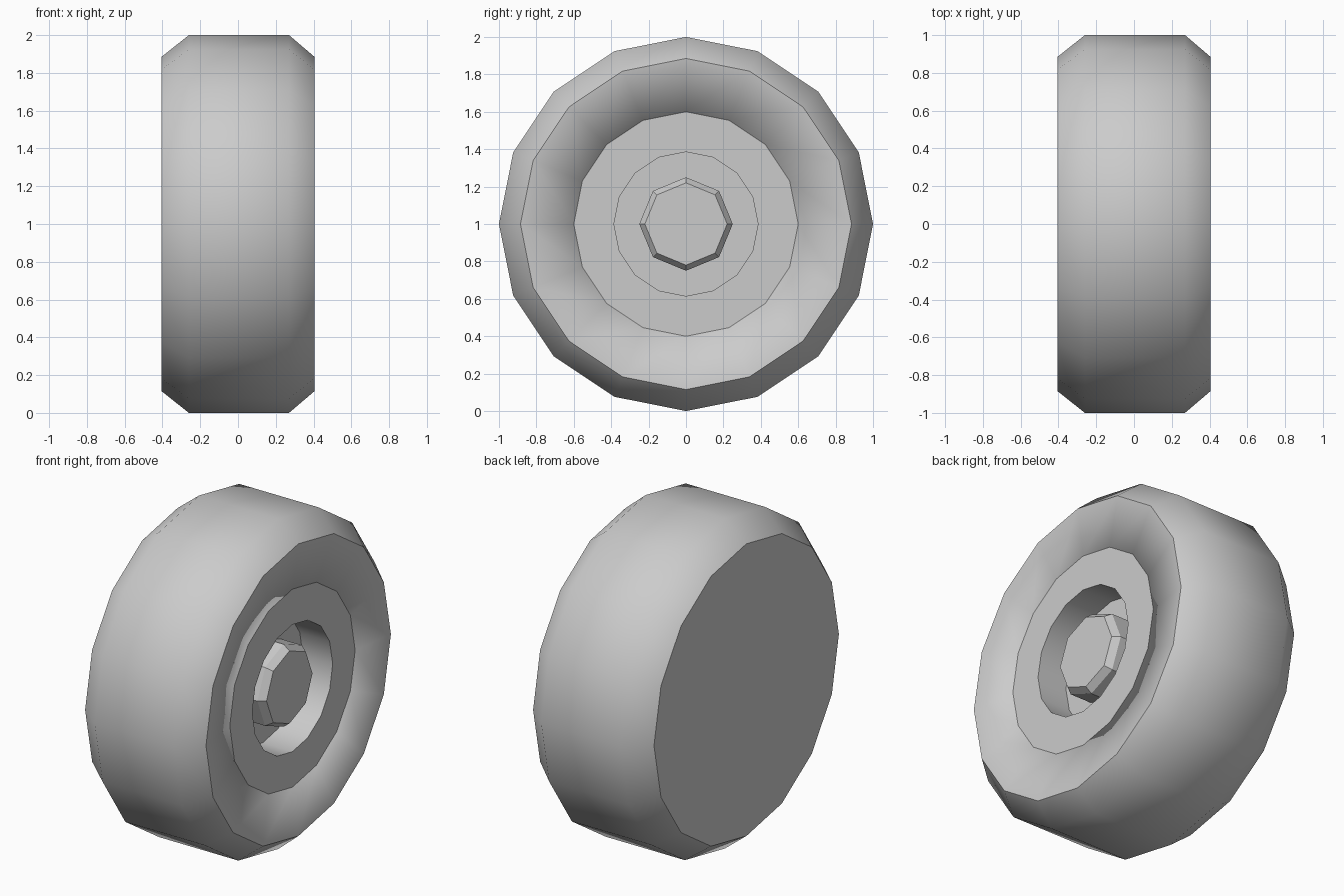
import bpy, bmesh, math

old = bpy.data.objects.get("Cube")
if old:
    bpy.data.objects.remove(old)

grey = bpy.data.materials.new("plain_grey")
grey.use_nodes = True
color = (0.6, 0.6, 0.6, 1)
grey.diffuse_color = color
grey.node_tree.nodes["Principled BSDF"].inputs["Base Color"].default_value = color


def lathe(name, profile, sides, sharp_rings=(), smooth=True, cap_start=False, cap_end=False):
    """Turn (x, radius) points around the axle, which runs along x."""
    bm = bmesh.new()
    rings = []
    for x, r in profile:
        angles = [math.tau * i / sides for i in range(sides)]
        rings.append([bm.verts.new((x, r * math.cos(a), 1 + r * math.sin(a))) for a in angles])
    for a, b in zip(rings, rings[1:]):
        for i in range(sides):
            j = (i + 1) % sides
            bm.faces.new((a[i], a[j], b[j], b[i])).smooth = smooth
    if cap_start:
        bm.faces.new(rings[0][::-1])
    if cap_end:
        bm.faces.new(rings[-1])
    for k in sharp_rings:
        for i in range(sides):
            bm.edges.get((rings[k][i], rings[k][i - 1])).smooth = False
    # Point every face away from the inside, following the profile direction
    for f in bm.faces:
        f.normal_update()
    mesh = bpy.data.meshes.new(name)
    bm.to_mesh(mesh)
    bm.free()
    mesh.materials.append(grey)
    obj = bpy.data.objects.new(name, mesh)
    bpy.context.collection.objects.link(obj)
    # Flip if the profile produced inward faces
    return obj


# Tyre: flat back, chamfered tread, dished sidewall rolling into the rim
lathe("tyre", [(-0.405, 0.885), (-0.26, 1), (0.27, 1), (0.405, 0.885),
               (0.365, 0.6), (0.25, 0.6)], 16, sharp_rings=(0, 3), cap_start=True)

# Rim: flat disc with a round well in the middle
lathe("rim", [(0.365, 0.6), (0.365, 0.385), (0.165, 0.385)], 16,
      sharp_rings=(1, 2), cap_end=True)

# Axle nut: eight flat sides with a chamfered end
lathe("axle_nut", [(0.165, 0.25), (0.305, 0.25), (0.345, 0.22)], 8,
      smooth=False, cap_end=True)
